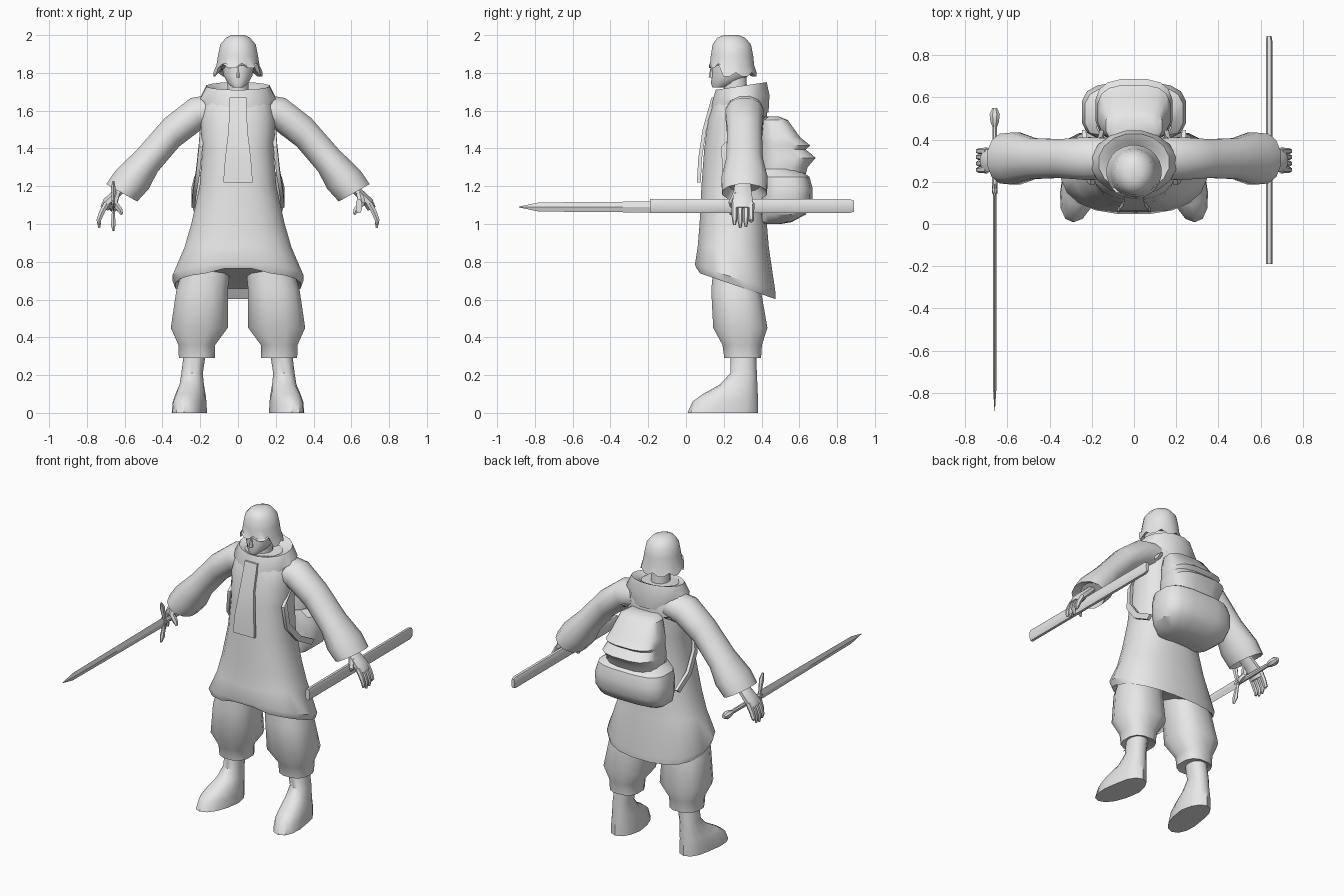
import bpy, bmesh, math
from mathutils import Vector as V

grey = bpy.data.materials.new("plain_grey")
grey.diffuse_color = (0.8, 0.8, 0.8, 1)


def loft(name, rings, cap_start=True, cap_end=True, angle=40):
    """Skin a list of equal-length point rings."""
    bm = bmesh.new()
    rows = [[bm.verts.new(p) for p in r] for r in rings]
    n = len(rows[0])
    for a, b in zip(rows, rows[1:]):
        for i in range(n):
            j = (i + 1) % n
            bm.faces.new((a[i], a[j], b[j], b[i]))
    if cap_start:
        bm.faces.new(rows[0])
    if cap_end:
        bm.faces.new(rows[-1])
    bmesh.ops.recalc_face_normals(bm, faces=bm.faces)
    me = bpy.data.meshes.new(name)
    bm.to_mesh(me)
    bm.free()
    ob = bpy.data.objects.new(name, me)
    bpy.context.collection.objects.link(ob)
    me.materials.append(grey)
    bpy.ops.object.select_all(action='DESELECT')
    ob.select_set(True)
    bpy.context.view_layer.objects.active = ob
    bpy.ops.object.shade_smooth_by_angle(angle=math.radians(angle))
    return ob


def ring(c, u, v, n=12, p=2.0):
    """Superellipse ring around c with half axes u and v."""
    c, u, v = V(c), V(u), V(v)
    pts = []
    for i in range(n):
        a = 2 * math.pi * (i + 0.5) / n
        co, si = math.cos(a), math.sin(a)
        pts.append(c + u * math.copysign(abs(co) ** (2 / p), co)
                   + v * math.copysign(abs(si) ** (2 / p), si))
    return pts


def flat(z, rx, y0, y1, n=16, p=2.0, x=0.0, tilt=0.0):
    """Level ring from y0 to y1, optionally sloping along y."""
    r = ring((x, (y0 + y1) / 2, z), (rx, 0, 0), (0, (y1 - y0) / 2, 0), n, p)
    for q in r:
        q.z += tilt * (q.y - y0)
    return r


def tube(name, pts, radii, n=6, squash=1.0):
    """Tapered tube along a path; squash flattens its side-on width."""
    pts = [V(p) for p in pts]
    rings = []
    for i, p in enumerate(pts):
        d = (pts[min(i + 1, len(pts) - 1)] - pts[max(i - 1, 0)]).normalized()
        u = d.cross(V((0, 1, 0))).normalized()
        w = d.cross(u)
        rings.append(ring(p, u * radii[i] * squash, w * radii[i], n))
    return loft(name, rings)


# Long coat with sloping, folded hem
coat = [flat(*r, n=20, p=2.4) for r in (
    (1.71, .11, .17, .40), (1.66, .18, .15, .43), (1.55, .20, .115, .43),
    (1.40, .19, .095, .42), (1.20, .205, .08, .42), (1.0, .25, .07, .43),
    (.88, .285, .06, .44))]
coat += [flat(.785, .35, .045, .475, 20, 2.4, tilt=-.33),
         flat(.745, .335, .055, .475, 20, 2.4, tilt=-.34),
         flat(.765, .29, .085, .44, 20, 2.4, tilt=-.30)]
for q in coat[-2]:      # small lift at the front opening
    if q.y < .12 and abs(q.x) < .1:
        q.z += .02
loft("coat", coat)

# Lowered hood around the neck
loft("hood", [flat(1.56, .17, .125, .44, tilt=.1), flat(1.645, .205, .135, .445, tilt=.12),
              flat(1.71, .17, .155, .43, tilt=.15), flat(1.705, .13, .17, .39, tilt=.12),
              flat(1.66, .07, .19, .34, tilt=.1)])

# Hanging scarf panel on the chest
loft("scarf", [[V((-w, y, z)), V((w, y, z)), V((w, y + .02, z)), V((-w, y + .02, z))]
               for z, w, y in ((1.67, .045, .135), (1.5, .05, .088),
                               (1.35, .068, .065), (1.22, .078, .058))])

# Neck, head and nose
loft("neck", [flat(1.64, .06, .2, .33, 12), flat(1.80, .055, .2, .32, 12)])
loft("head", [flat(*r, n=14) for r in (
    (1.722, .028, .14, .20), (1.745, .055, .132, .28), (1.785, .078, .137, .33),
    (1.83, .086, .137, .34), (1.90, .085, .145, .34))])
loft("nose", [flat(1.775, .014, .12, .15, 6), flat(1.83, .006, .13, .15, 6)])

# Hair cap with a ragged lower edge
hair = [flat(*r, n=24) for r in (
    (2.0, .035, .20, .28), (1.985, .065, .165, .315), (1.95, .095, .14, .345),
    (1.89, .107, .13, .357), (1.84, .115, .125, .362), (1.79, .132, .12, .375),
    (1.82, .10, .137, .345))]
for i, q in enumerate(hair[5]):
    fringe = q.y < .18
    q.z = (1.826 if fringe else 1.78) + (.022 if i % 3 == 0 else 0)
for q in hair[6]:
    q.z = 1.85 if q.y < .18 else 1.815
loft("hair", hair, angle=35)

# Parts repeated on both sides
for s, side in ((1, "left"), (-1, "right")):
    # Sleeve: centre x, z, in-plane half width, depth half width, normal
    arm = [(.12, 1.60, .09, .10, .2, .98), (.22, 1.585, .09, .105, .35, .94),
           (.35, 1.485, .087, .095, .45, .9), (.48, 1.335, .083, .10, .68, .73),
           (.56, 1.235, .104, .127, .87, .49), (.615, 1.165, .097, .122, .87, .49),
           (.59, 1.20, .06, .08, .87, .49)]
    loft(side + "_sleeve", [ring((s * x, .31, z), (s * a * nx, 0, a * nz), (0, b, 0), 12)
                            for x, z, a, b, nx, nz in arm])

    # Open curled hand
    tube(side + "_palm", [(s * .59, .30, 1.215), (s * .645, .30, 1.16), (s * .69, .30, 1.115),
                          (s * .708, .30, 1.08)], [.045, .052, .058, .05], 8, .5)
    for k, (y, low) in enumerate(((.257, .995), (.287, .98), (.317, .985), (.345, 1.01))):
        tube(f"{side}_finger_{k + 1}", [(s * .695, y, 1.11), (s * .722, y, 1.06),
                                        (s * .737, y, 1.02), (s * .734, y, low)],
             [.017, .016, .014, .007])
    tube(side + "_thumb", [(s * .645, .27, 1.16), (s * .655, .245, 1.11),
                           (s * .625, .24, 1.075), (s * .615, .24, 1.05)],
         [.022, .02, .016, .008])

    # Baggy trouser leg
    loft(side + "_trouser_leg", [flat(z, rx, a, b, 12, 2.5, s * x) for z, x, rx, a, b in (
        (.85, .15, .12, .15, .39), (.65, .19, .14, .13, .40), (.45, .205, .155, .14, .435),
        (.36, .218, .10, .19, .405), (.29, .218, .098, .20, .40), (.30, .225, .065, .24, .375))])

    # Shin running into a foot that turns outward
    foot = [flat(z, rx, a, b, 14, 2.2, s * x) for z, x, rx, a, b in (
        (.32, .228, .06, .235, .372), (.21, .243, .058, .235, .375),
        (.15, .245, .066, .18, .378), (.10, .248, .078, .09, .38),
        (.06, .25, .085, .035, .382), (0, .25, .088, .008, .382))]
    for r in foot[2:]:
        for q in r:
            t = max(0, .24 - q.y)
            q.x += s * .16 * t
    loft(side + "_foot", foot)

    # Flat backpack strap under the arm
    path = ((.15, .43, 1.56), (.188, .30, 1.52), (.195, .20, 1.42),
            (.21, .21, 1.28), (.228, .30, 1.17), (.235, .43, 1.10))
    loft(side + "_strap", [[V((s * (x + dx), y + dy, z + dz)) for dx, dy, dz in (
        (-.008, -.015, -.012), (.012, -.015, -.012), (.012, .015, .012), (-.008, .015, .012))]
        for x, y, z in path])

# Backpack: top sack, overhanging flap, lower pocket
loft("backpack_sack", [flat(z, rx, .39, b, 16, 3) for z, rx, b in (
    (1.57, .10, .49), (1.55, .135, .54), (1.46, .165, .605), (1.415, .175, .66),
    (1.395, .17, .635), (1.35, .185, .688), (1.30, .18, .645), (1.2, .18, .62))], angle=35)
loft("backpack_pocket", [flat(z, rx, .39, b, 16, 3.2) for z, rx, b in (
    (1.29, .18, .60), (1.25, .235, .655), (1.19, .25, .672), (1.11, .25, .67),
    (1.05, .232, .635), (1.01, .18, .56), (1.0, .11, .50))], angle=35)


def along_y(name, x, z, secs, n, p=2.0):
    """Loft along y from (y, half width, half height)."""
    return loft(name, [ring((x, y, z), (a, 0, 0), (0, 0, b), n, p) for y, a, b in secs], angle=30)


# Scabbard held on one side
along_y("scabbard", .64, 1.095, [(-.19, .016, .038), (.87, .016, .038), (.89, .012, .03)], 8, 3)


# Sword held on the other side
def diamond(y, a, b):
    return [V((-.66 + dx, y, 1.09 + dz)) for dx, dz in ((a, 0), (0, b), (-a, 0), (0, -b))]


loft("sword_blade", [diamond(.16, .009, .032), diamond(-.78, .008, .024),
                     diamond(-.885, .001, .002)], angle=20)
tube("sword_guard", [(-.66, .14, .965), (-.66, .155, 1.0), (-.66, .17, 1.06), (-.66, .175, 1.09),
                     (-.66, .17, 1.12), (-.66, .155, 1.19), (-.66, .14, 1.225)],
     [.008, .02, .013, .02, .013, .02, .008], 6, .7)
along_y("sword_grip", -.66, 1.09, [(.16, .014, .017), (.46, .012, .014)], 8)
along_y("sword_pommel", -.66, 1.09, [(.455, .01, .01), (.485, .022, .022), (.52, .026, .026),
                                     (.55, .012, .012)], 8)
